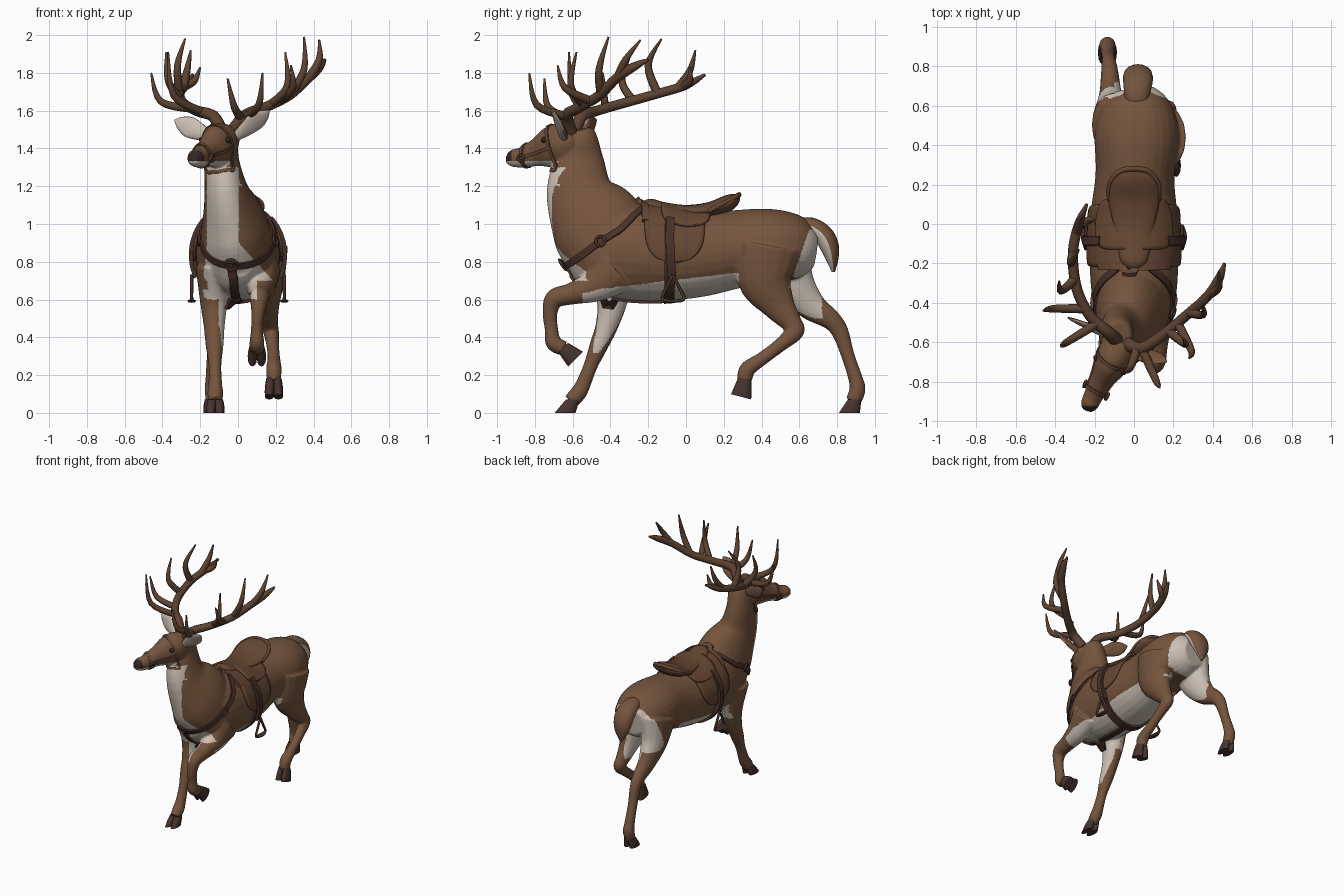
import bpy, bmesh, math
from mathutils import Vector as V
from mathutils.bvhtree import BVHTree

if "Cube" in bpy.data.objects:
    bpy.data.objects.remove(bpy.data.objects["Cube"])

def material(name, rgb):
    m = bpy.data.materials.new(name)
    m.diffuse_color = (*rgb, 1)
    m.use_nodes = True
    m.node_tree.nodes["Principled BSDF"].inputs["Base Color"].default_value = m.diffuse_color
    return m

FUR = material("brown fur", (0.178, 0.09, 0.047))
CREAM = material("cream fur", (0.60, 0.52, 0.45))
HOOF = material("dark hoof", (0.062, 0.034, 0.027))
NOSE = material("nose and eye", (0.03, 0.018, 0.015))
ANTLER = material("antler", (0.11, 0.056, 0.031))
LEATHER = material("dark leather", (0.065, 0.030, 0.021))
SADDLE = material("saddle leather", (0.13, 0.062, 0.033))

def spline(pts, sub):
    """Catmull-Rom through tuples of any length."""
    out, k = [], len(pts)
    for i in range(k - 1):
        a, b, c, d = pts[max(i - 1, 0)], pts[i], pts[i + 1], pts[min(i + 2, k - 1)]
        for j in range(sub):
            t = j / sub
            out.append([0.5 * (2 * q + (r - p) * t + (2 * p - 5 * q + 4 * r - s) * t * t
                        + (3 * q - p - 3 * r + s) * t ** 3) for p, q, r, s in zip(a, b, c, d)])
    return out + [list(pts[-1])]

def add_loft(bm, secs, L=(1, 0, 0), T=None, n=16, sub=5):
    """Elliptical tube; each section is x, y, z, lateral radius, other radius."""
    s = spline(secs, sub)
    rings = []
    for i, q in enumerate(s):
        t = V(T) if T else V(s[min(i + 1, len(s) - 1)][:3]) - V(s[max(i - 1, 0)][:3])
        up = t.cross(V(L)).normalized()
        lat = up.cross(t).normalized()
        rings.append([bm.verts.new(V(q[:3]) + lat * max(q[3], .002) * math.cos(a) + up * max(q[4], .002) * math.sin(a))
                      for a in (2 * math.pi * k / n for k in range(n))])
    for r0, r1 in zip(rings, rings[1:]):
        for k in range(n):
            bm.faces.new((r0[k], r0[(k + 1) % n], r1[(k + 1) % n], r1[k]))
    bm.faces.new(rings[0][::-1])
    bm.faces.new(rings[-1])

def finish(bm, name, *mats, rule=None):
    bmesh.ops.recalc_face_normals(bm, faces=bm.faces[:])
    me = bpy.data.meshes.new(name)
    bm.to_mesh(me)
    bm.free()
    ob = bpy.data.objects.new(name, me)
    bpy.context.collection.objects.link(ob)
    paint(ob, mats, rule)
    return ob

def paint(ob, mats, rule):
    for m in mats:
        ob.data.materials.append(m)
    for p in ob.data.polygons:
        p.use_smooth = len(p.vertices) < 5
        if rule:
            p.material_index = rule(p.center, p.normal)

def loft(name, secs, *mats, rule=None, **kw):
    bm = bmesh.new()
    add_loft(bm, secs, **kw)
    return finish(bm, name, *mats, rule=rule)

def leg(x0, x1, pts):
    """Leg in the y-z plane: y, z, lateral radius, depth radius."""
    k = len(pts) - 1
    return [(x0 + (x1 - x0) * min(1, i / k * 1.4), y, z, rx, r) for i, (y, z, rx, r) in enumerate(pts)]

# Body: torso, neck, head and legs fused into one skin
HEAD_SIDE = (0.88, -0.48, 0)
torso = [(0, -.60, .83, .09, .11), (0, -.50, .83, .17, .205), (0, -.35, .85, .215, .25), (0, -.15, .84, .225, .25),
         (0, .05, .835, .22, .225), (.005, .25, .865, .20, .208), (.015, .45, .89, .215, .19),
         (.01, .60, .87, .175, .165), (0, .68, .86, .10, .10)]
neck = [(0, -.38, .83, .20, .24), (-.02, -.47, .995, .175, .25), (-.06, -.56, 1.165, .12, .183),
        (-.085, -.565, 1.33, .092, .135), (-.08, -.56, 1.45, .08, .095), (-.075, -.565, 1.50, .06, .07)]
head = [(-.238, -.945, 1.355, .026, .028), (-.228, -.92, 1.35, .044, .046), (-.205, -.87, 1.352, .05, .054),
        (-.165, -.79, 1.378, .058, .075), (-.125, -.72, 1.403, .08, .108), (-.09, -.65, 1.43, .09, .11),
        (-.06, -.58, 1.46, .075, .075)]
legs = [leg(.13, .10, [(-.37, .76, .095, .14), (-.48, .675, .075, .09), (-.61, .63, .055, .058), (-.695, .605, .05, .052),
                       (-.72, .53, .036, .04), (-.712, .44, .032, .036), (-.70, .37, .04, .043), (-.645, .34, .036, .04)]),
        leg(-.13, -.12, [(-.40, .78, .095, .15), (-.39, .60, .075, .085), (-.42, .46, .056, .06), (-.46, .36, .048, .05),
                         (-.505, .25, .034, .038), (-.545, .15, .037, .04), (-.57, .105, .042, .044), (-.61, .06, .036, .042)]),
        leg(.14, .19, [(.44, .88, .125, .18), (.42, .71, .10, .15), (.49, .57, .062, .09), (.56, .475, .046, .056),
                       (.575, .43, .042, .05), (.50, .36, .034, .037), (.40, .285, .034, .036), (.325, .23, .042, .043),
                       (.31, .17, .036, .04)]),
        leg(-.11, -.135, [(.50, .87, .105, .17), (.56, .70, .088, .12), (.66, .57, .058, .08), (.765, .495, .045, .055),
                          (.815, .43, .038, .046), (.855, .31, .034, .036), (.895, .19, .037, .038), (.908, .125, .042, .043),
                          (.885, .06, .036, .042)])]
bm = bmesh.new()
add_loft(bm, torso, n=28)
add_loft(bm, neck, n=28)
add_loft(bm, head, L=HEAD_SIDE, n=24)
for l in legs:
    add_loft(bm, l)
body = finish(bm, "body")
mod = body.modifiers.new("fuse", 'REMESH')
mod.mode, mod.voxel_size = 'VOXEL', 0.008
mod = body.modifiers.new("soften", 'SMOOTH')
mod.factor, mod.iterations = 0.5, 7
skin = bpy.data.meshes.new_from_object(body.evaluated_get(bpy.context.evaluated_depsgraph_get()))
body.modifiers.clear()
body.data = skin

def fur_rule(c, n):
    x, y, z = c
    inner = n.x * (1 if x < 0 else -1)
    if y < -.925 and z > 1.335:
        return 2                                                   # nose
    if y < -.67 and 1.2 < z < 1.335 and n.z < .25:
        return 1                                                   # chin
    if .70 < z < 1.30 and y < -.5 and n.y < -.1:                   # throat and chest
        return int(abs(x + .08 * min(1, max(0, (z - .7) * 5))) < (.085 if z > .9 else .085 + (.9 - z) * .5))
    if .60 < z <= .70 and y < -.4 and abs(x + .03) < .13:
        return 1                                                   # between front legs
    if -.55 < y < (.36 if abs(x) < .1 else .28) and .55 < z < .655 + .12 * (y + .46) and n.z < (-.25 if y < -.3 else .1):
        return 1                                                   # belly
    if -.55 < y < -.28 and .32 < z < .68 and inner > .4 + max(0, .5 - z) * 3:
        return 1                                                   # inside of front legs
    if .66 < z < .97 and y > .53 + .35 * (z - .62) and n.y > .15:
        return 1                                                   # buttocks
    return int(.50 < z < .80 and .33 < y < .72 and inner > .35 + max(0, .58 - z) * 6)    # inside of thighs

paint(body, (FUR, CREAM, NOSE), fur_rule)
tree = BVHTree.FromPolygons([v.co for v in skin.vertices], [p.vertices[:] for p in skin.polygons])

# Hooves, two toes each
def hoof(name, x, top, bot, T):
    bm = bmesh.new()
    for s in (-1, 1):
        mid = [(a + b) / 2 for a, b in zip(top, bot)]
        add_loft(bm, [(x + s * .018, *top, .023, .036), (x + s * .022, *mid, .026, .046),
                      (x + s * .024, *bot, .024, .055)], T=T, n=12, sub=3)
    finish(bm, name, HOOF)

hoof("raised_front_hoof", .10, (-.65, .345), (-.585, .285), (0, .7, -.7))
hoof("standing_front_hoof", -.12, (-.60, .07), (-.64, 0), (0, 0, -1))
hoof("raised_back_hoof", .19, (.312, .18), (.292, .085), (0, -.25, -.97))
hoof("standing_back_hoof", -.135, (.892, .07), (.865, 0), (0, 0, -1))

# Tail, pale underneath
loft("tail", [(.01, .58, .985, .05, .04), (.015, .66, .99, .065, .045), (.02, .725, .945, .075, .052),
              (.02, .76, .88, .072, .05), (.02, .775, .81, .05, .032), (.02, .78, .745, .008, .008)],
     FUR, CREAM, rule=lambda c, n: int(n.y < -.1 and n.z < .3))

# Ears, pale inside
for name, base, tip, f in (("right_ear", (-.015, -.645, 1.46), (.165, -.70, 1.60), (.55, -.8, -.1)),
                           ("left_ear", (-.145, -.555, 1.46), (-.335, -.475, 1.55), (-.3, -.93, .1))):
    b, d, f = V(base), V(tip) - V(base), V(f)
    secs = [(*(b + d * t), r, h) for t, r, h in ((0, .025, .022), (.3, .045, .02), (.6, .055, .013), (.85, .034, .009), (1, .004, .004))]
    loft(name, secs, FUR, CREAM, L=d.cross(f).normalized(), rule=lambda c, n, f=f: int(n.dot(f) > .4))

# Eyes
for x, y in ((-.053, -.752), (-.188, -.68)):
    p = tree.find_nearest((x, y, 1.445))[0]
    bm = bmesh.new()
    bmesh.ops.create_uvsphere(bm, u_segments=16, v_segments=10, radius=.016)
    bmesh.ops.translate(bm, verts=bm.verts[:], vec=p)
    finish(bm, "eye", NOSE)

# Antlers: a beam and curved tines
def antler(name, beam, tines):
    bm = bmesh.new()
    def tube(pts, radii):
        d = V(pts[-1]) - V(pts[0])
        L = [0, 0, 0]
        L[min(range(3), key=lambda i: abs(d[i]))] = 1
        add_loft(bm, [(*p, r, r) for p, r in zip(pts, radii)], L=L, n=10)
    tube(beam, (.036, .032, .028, .027, .026, .024, .008))
    for t in tines:
        tube(t, (.024, .019, .005))
    finish(bm, name, ANTLER)

antler("right_antler",
       [(-.03, -.61, 1.49), (.04, -.63, 1.575), (.15, -.56, 1.62), (.27, -.46, 1.68), (.37, -.37, 1.77), (.43, -.28, 1.83), (.46, -.20, 1.87)],
       [[(.04, -.63, 1.57), (.11, -.79, 1.63), (.13, -.83, 1.80)], [(.02, -.62, 1.56), (-.02, -.73, 1.62), (-.055, -.75, 1.77)],
        [(.17, -.54, 1.63), (.26, -.61, 1.73), (.25, -.58, 1.91)], [(.22, -.50, 1.65), (.29, -.64, 1.72), (.28, -.68, 1.84)],
        [(.28, -.45, 1.69), (.35, -.46, 1.82), (.35, -.41, 1.99)], [(.38, -.36, 1.78), (.43, -.32, 1.87), (.43, -.24, 1.975)]])
antler("left_antler",
       [(-.09, -.59, 1.49), (-.13, -.55, 1.57), (-.22, -.47, 1.60), (-.29, -.33, 1.64), (-.31, -.15, 1.69), (-.28, 0, 1.735), (-.24, .10, 1.79)],
       [[(-.24, -.43, 1.61), (-.41, -.43, 1.65), (-.46, -.44, 1.80)], [(-.18, -.50, 1.59), (-.34, -.60, 1.68), (-.37, -.62, 1.91)],
        [(-.30, -.28, 1.65), (-.37, -.34, 1.76), (-.38, -.29, 1.91)], [(-.31, -.15, 1.69), (-.32, -.20, 1.84), (-.28, -.13, 1.98)],
        [(-.29, -.04, 1.725), (-.27, .02, 1.81), (-.25, .05, 1.92)], [(-.28, -.01, 1.73), (-.23, .02, 1.76), (-.20, .02, 1.83)]])

# Straps that lie on the skin
def strap(name, pts, width, off=.012, mat=LEATHER, sub=8):
    hits = [tree.find_nearest(p) for p in spline(pts, sub)]
    bm, rings = bmesh.new(), []
    for i, (p, n, *_) in enumerate(hits):
        t = hits[min(i + 1, len(hits) - 1)][0] - hits[max(i - 1, 0)][0]
        s = t.cross(n).normalized() * width / 2
        rings.append([bm.verts.new(p + s * a + n * b) for a, b in ((-1, -.004), (1, -.004), (1, off), (-1, off))])
    for a, b in zip(rings, rings[1:]):
        for k in range(4):
            bm.faces.new((a[k], a[(k + 1) % 4], b[(k + 1) % 4], b[k]))
    bm.faces.new(rings[0])
    bm.faces.new(rings[-1])
    for p in finish(bm, name, mat).data.polygons:
        p.use_smooth = False

def ring(name, at, r):
    p, n, *_ = tree.find_nearest(at)
    bpy.ops.mesh.primitive_torus_add(location=p + n * .014, rotation=n.to_track_quat('Z', 'Y').to_euler(), major_radius=r,
                                     minor_radius=.008, major_segments=24, minor_segments=8)
    ob = bpy.context.object
    ob.name = name
    paint(ob, (LEATHER,), None)

def hoop(c, axis, r, k=12):
    c, a = V(c), V(axis).normalized()
    u = a.cross(V(HEAD_SIDE)).normalized()
    w = u.cross(a)
    return [tuple(c + (u * math.cos(i * math.tau / k) + w * math.sin(i * math.tau / k)) * r) for i in range(k + 1)]

FWD = V((-.48, -.88, -.15))
strap("noseband", hoop((-.195, -.85, 1.355), FWD, .09), .020, .007, SADDLE)
strap("head_strap", hoop((-.11, -.69, 1.41), FWD + V((0, 0, -.15)), .15), .018, .007, SADDLE)
for s in (-1, 1):
    side = V(HEAD_SIDE) * s
    strap("cheek_strap", [tuple(V(c) + side * .1) for c in ((-.19, -.845, 1.35), (-.15, -.77, 1.37), (-.11, -.69, 1.40))], .018, .007, SADDLE)
    ring("bit_ring", V((-.19, -.845, 1.345)) + side * .09, .016)
    # Breast harness
    strap("breast_strap", [(.10 * s, -.22, 1.12), (.22 * s, -.34, 1.0), (.21 * s, -.46, .91), (.13 * s, -.57, .82), (-.03, -.66, .765)], .036)
    ring("harness_ring", (.22 * s, -.46, .915), .026)
    # Stirrup leather and stirrup
    strap("stirrup_leather", [(.17 * s, -.085, 1.03), (.25 * s, -.085, .9), (.26 * s, -.08, .8), (.24 * s, -.075, .71)], .045, .036)
    x = .245 * s
    loft("stirrup", [(x, -.07, .73, .009, .009), (x, -.10, .67, .009, .009), (x, -.125, .605, .009, .009), (x, -.065, .592, .024, .009),
                     (x, -.01, .605, .009, .009), (x, -.04, .67, .009, .009), (x, -.07, .73, .009, .009)], LEATHER, n=8)
ring("chest_ring", (-.04, -.68, .765), .032)
strap("chest_drop_strap", [(-.04, -.66, .75), (-.03, -.62, .68), (-.02, -.5, .58), (0, -.3, .55), (0, -.1, .55)], .045)
strap("girth", [(.32 * math.sin(a), -.085, .84 + .32 * math.cos(a)) for a in (math.radians(50 + 20 * i) for i in range(14))], .055, .016)
strap("withers_strap", [(-.19, -.215, 1.03), (-.1, -.215, 1.12), (0, -.215, 1.15), (.1, -.215, 1.12), (.19, -.215, 1.03)], .035, .02, SADDLE)

# Saddle flaps wrapped over the back
def flap(name, yc, half, deg, off):
    bm, rows = bmesh.new(), []
    for i in range(41):
        u = -1 + i / 20
        a = math.radians(deg * u)
        d = V((math.sin(a), 0, math.cos(a)))
        w = half * math.sqrt(max(.02, 1 - abs(u) ** 7))
        row = []
        for j in range(13):
            o = V((0, yc + w * (j / 6 - 1), .84))
            row.append(bm.verts.new(tree.ray_cast(o + d, -d)[0] + d * off))
        rows.append(row)
    for a, b in zip(rows, rows[1:]):
        for j in range(12):
            bm.faces.new((a[j], a[j + 1], b[j + 1], b[j]))
    ob = finish(bm, name, SADDLE)
    sol = ob.modifiers.new("thickness", 'SOLIDIFY')
    sol.thickness, sol.offset = .014, 0

flap("saddle_flaps", -.06, .16, 101, .009)
flap("saddle_skirt", .0, .13, 52, .022)

# Seat with raised pommel and cantle
loft("seat", [(0, -.225, 1.10, .03, .02), (0, -.19, 1.10, .065, .034), (0, -.12, 1.08, .085, .036), (0, 0, 1.067, .105, .034),
              (0, .12, 1.075, .13, .04), (0, .21, 1.105, .13, .044), (0, .255, 1.13, .105, .034), (0, .278, 1.148, .05, .014)], SADDLE, n=24)
loft("cantle_rim", [(-.125, .12, 1.068, .012, .012), (-.125, .20, 1.11, .012, .012), (-.075, .265, 1.145, .014, .014), (0, .28, 1.155, .014, .014),
                    (.075, .265, 1.145, .014, .014), (.125, .20, 1.11, .012, .012), (.125, .12, 1.068, .012, .012)], SADDLE, L=(0, 0, 1), n=8)
